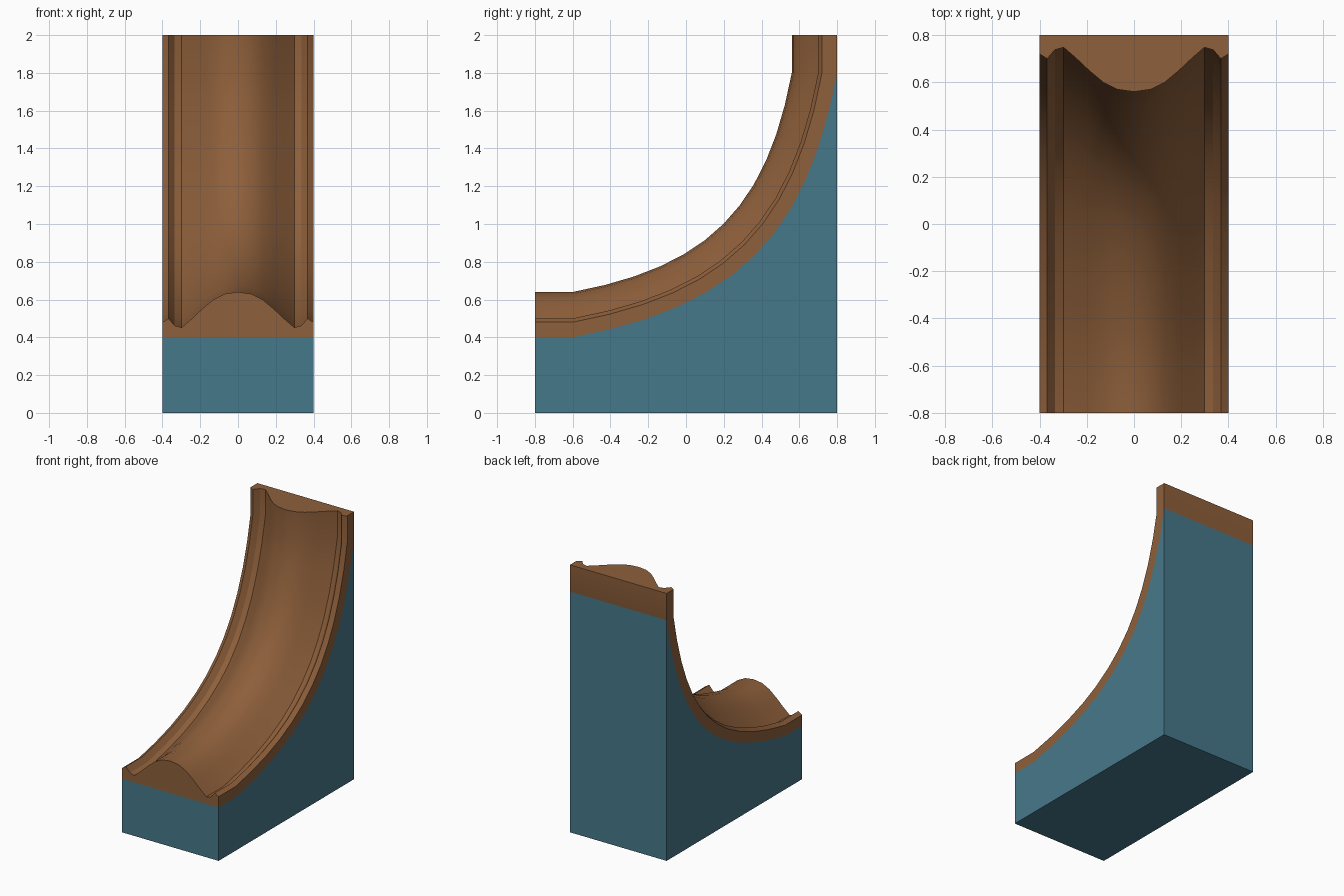
import bpy, bmesh, math
from mathutils import Vector

if "Cube" in bpy.data.objects:
    bpy.data.objects.remove(bpy.data.objects["Cube"])

R = 1.4                          # outer reach of the bend
CY, CZ = -0.6, 1.8               # centre of the bend
SEGS = 12


def material(name, rgb):
    m = bpy.data.materials.new(name)
    m.diffuse_color = (*rgb, 1)
    m.use_nodes = True
    m.node_tree.nodes["Principled BSDF"].inputs["Base Color"].default_value = m.diffuse_color
    return m


def loft(name, rings, mat, smooth):
    """Skin a list of closed rings and cap both ends."""
    bm = bmesh.new()
    rows = [[bm.verts.new(p) for p in ring] for ring in rings]
    n = len(rows[0])
    for a, b in zip(rows, rows[1:]):
        for i in range(n):
            j = (i + 1) % n
            bm.faces.new((a[i], a[j], b[j], b[i]))
    bm.faces.new(rows[0])
    bm.faces.new(rows[-1][::-1])
    bmesh.ops.recalc_face_normals(bm, faces=bm.faces)
    me = bpy.data.meshes.new(name)
    bm.to_mesh(me)
    bm.free()
    me.materials.append(mat)
    ob = bpy.data.objects.new(name, me)
    bpy.context.collection.objects.link(ob)
    if smooth:
        bpy.ops.object.select_all(action='DESELECT')
        ob.select_set(True)
        bpy.context.view_layer.objects.active = ob
        bpy.ops.object.shade_smooth_by_angle(angle=math.radians(30))
    return ob


# Bend of the ramp, measured from its centre
p0, p1, p2, p3 = (Vector(p) for p in ((0, -R), (0.865, -1.24), (1.24, -0.865), (R, 0)))
bend = []
for i in range(SEGS + 1):
    t = i / SEGS
    u = 1 - t
    bend.append(u**3 * p0 + 3 * u * u * t * p1 + 3 * u * t * t * p2 + t**3 * p3)

# Channel cross-section: (x, height above the base), mirrored about x = 0
half = [(0.4, 0), (0.4, 0.08), (0.368, 0.10), (0.335, 0.062), (0.298, 0.052),
        (0.245, 0.098), (0.19, 0.15), (0.13, 0.20), (0.07, 0.23)]
section = half + [(0, 0.24)] + [(-x, h) for x, h in reversed(half)]

# Curved channel with straight lead-in and lead-out
rings = [[(x, -0.8, 0.4 + h) for x, h in section]]
for d in bend:
    rings.append([(x, CY + d.x * (1 - h / R), CZ + d.y * (1 - h / R)) for x, h in section])
rings.append([(x, 0.8 - h, 2.0) for x, h in section])
loft("channel", rings, material("brown", (0.27, 0.115, 0.043)), True)

# Solid support block beneath the channel
outline = [(-0.8, 0), (-0.8, 0.4)] + [(CY + d.x, CZ + d.y) for d in bend] + [(0.8, 0)]
loft("support_block", [[(x, y, z) for y, z in outline] for x in (-0.4, 0.4)],
     material("blue", (0.062, 0.19, 0.255)), False)
